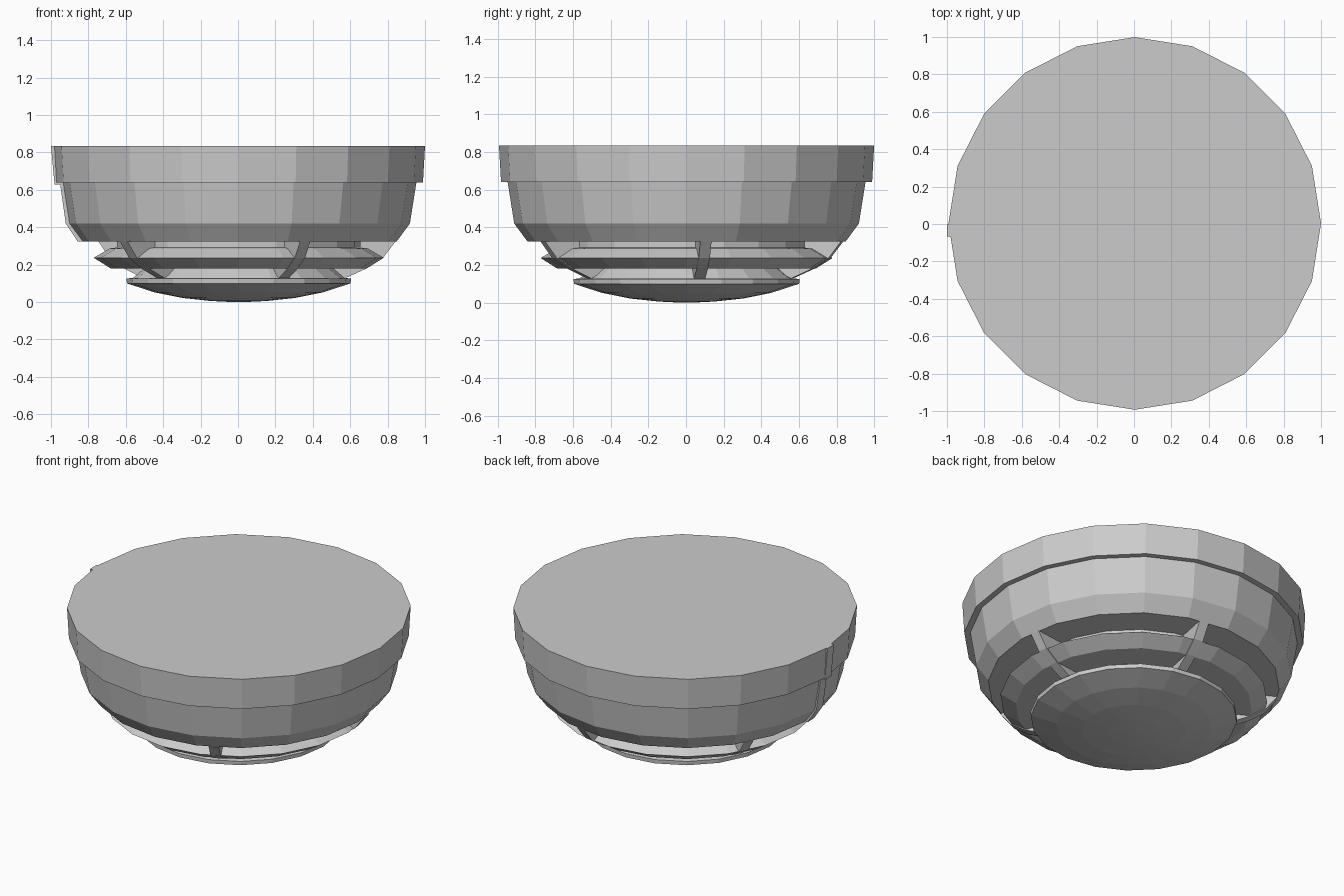
import bpy, bmesh
from math import cos, sin, pi, radians

if "Cube" in bpy.data.objects:
    bpy.data.objects.remove(bpy.data.objects["Cube"])

CX, CY, SIDES = 0.004, 0.003, 20


def finish(name, bm):
    bmesh.ops.recalc_face_normals(bm, faces=bm.faces)
    mesh = bpy.data.meshes.new(name)
    bm.to_mesh(mesh)
    bm.free()
    ob = bpy.data.objects.new(name, mesh)
    ob.location = (CX, CY, 0)
    bpy.context.collection.objects.link(ob)
    return ob


def lathe(name, profile):
    """Turn a (radius, z) profile; both open ends are capped."""
    bm = bmesh.new()
    rings = []
    for r, z in profile:
        rings.append([bm.verts.new((r * cos(2 * pi * i / SIDES), r * sin(2 * pi * i / SIDES), z))
                      for i in range(SIDES)])
    for a, b in zip(rings, rings[1:]):
        for i in range(SIDES):
            j = (i + 1) % SIDES
            bm.faces.new((a[i], a[j], b[j], b[i]))
    bm.faces.new(rings[0])
    bm.faces.new(rings[-1])
    return finish(name, bm)


def fin(name, outline, t0, t1, angle):
    """Extrude an (radius, z) outline sideways from t0 to t1 and swing it to an angle."""
    bm = bmesh.new()
    c, s = cos(angle), sin(angle)
    a, b = [[bm.verts.new((r * c - t * s, r * s + t * c, z)) for r, z in outline] for t in (t0, t1)]
    n = len(outline)
    bm.faces.new(a)
    bm.faces.new(b)
    for i in range(n):
        j = (i + 1) % n
        bm.faces.new((a[i], a[j], b[j], b[i]))
    return finish(name, bm)


# Mounting base with stepped rim
lathe("mounting_base", [(0.996, 0.835), (0.985, 0.64)])

# Main housing, open underside recess
lathe("housing", [(0.95, 0.645), (0.95, 0.64), (0.915, 0.42), (0.845, 0.325), (0.65, 0.325)])

# Middle vent ring with sloping top and core up into the housing
lathe("vent_ring", [(0.65, 0.33), (0.65, 0.292), (0.69, 0.287), (0.775, 0.237),
                    (0.685, 0.18), (0.50, 0.18)])

# Domed bottom cap with sloping shoulder
lathe("bottom_cap", [(0.50, 0.185), (0.565, 0.13), (0.60, 0.125), (0.598, 0.10), (0.45, 0.052),
                     (0.30, 0.022), (0.15, 0.006), (0.03, 0.0)])

# Five ribs bridging the two vent gaps
rib = [(0.842, 0.325), (0.774, 0.237), (0.685, 0.18), (0.57, 0.128), (0.48, 0.18), (0.63, 0.325)]
for k in range(5):
    fin(f"vent_rib_{k + 1}", rib, -0.03, 0.03, radians(7 + 72 * k))

# Raised indicator strip on the left side
strip = [(1.004, 0.835), (0.985, 0.63), (0.955, 0.63), (0.925, 0.42), (0.862, 0.325),
         (0.80, 0.325), (0.87, 0.42), (0.90, 0.66), (0.93, 0.835)]
fin("side_strip", strip, 0.005, 0.07, pi)
